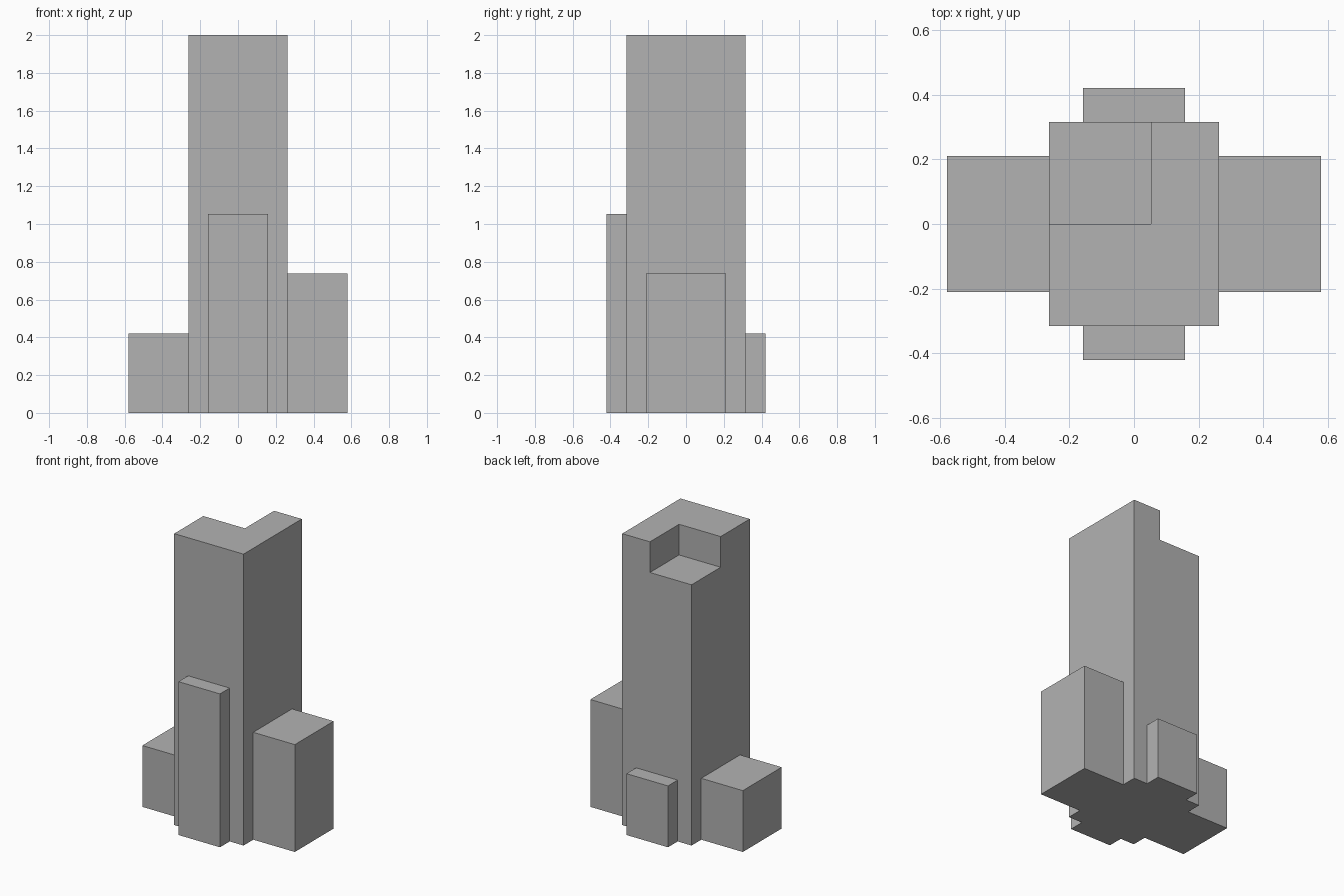
import bpy
from mathutils import Vector

U = 2 / 19  # building module

default = bpy.data.objects.get("Cube")
if default:
    bpy.data.objects.remove(default, do_unlink=True)

grey = bpy.data.materials.new("plain grey")
grey.use_nodes = True
colour = (0.448, 0.448, 0.448, 1)
grey.diffuse_color = colour
grey.node_tree.nodes["Principled BSDF"].inputs["Base Color"].default_value = colour


def block(name, low, high):
    """Box between two corners, given in modules."""
    low, high = Vector(low) * U, Vector(high) * U
    bpy.ops.mesh.primitive_cube_add(size=1, location=(0, 0, 0))
    obj = bpy.context.object
    obj.name = name
    for v in obj.data.vertices:
        v.co = [(a + b) / 2 + c * (b - a) for a, b, c in zip(low, high, v.co)]
    obj.data.materials.append(grey)
    return obj


# Tower with a terrace cut from its back corner
tower = block("tower", (-2.5, -3, 0), (2.5, 3, 19))
cutter = block("terrace_cutter", (-4, 0, 17), (0.5, 4, 20))
cutter.hide_render = True
cut = tower.modifiers.new("terrace", 'BOOLEAN')
cut.operation = 'DIFFERENCE'
cut.solver = 'EXACT'
cut.object = cutter
bpy.context.view_layer.objects.active = tower
bpy.ops.object.modifier_apply(modifier=cut.name)
bpy.data.objects.remove(cutter, do_unlink=True)

# Lower wings against each side
block("front_wing", (-1.5, -4, 0), (1.5, -3, 10))
block("back_wing", (-1.5, 3, 0), (1.5, 4, 4))
block("left_wing", (2.5, -2, 0), (5.5, 2, 7))
block("right_wing", (-5.5, -2, 0), (-2.5, 2, 4))
